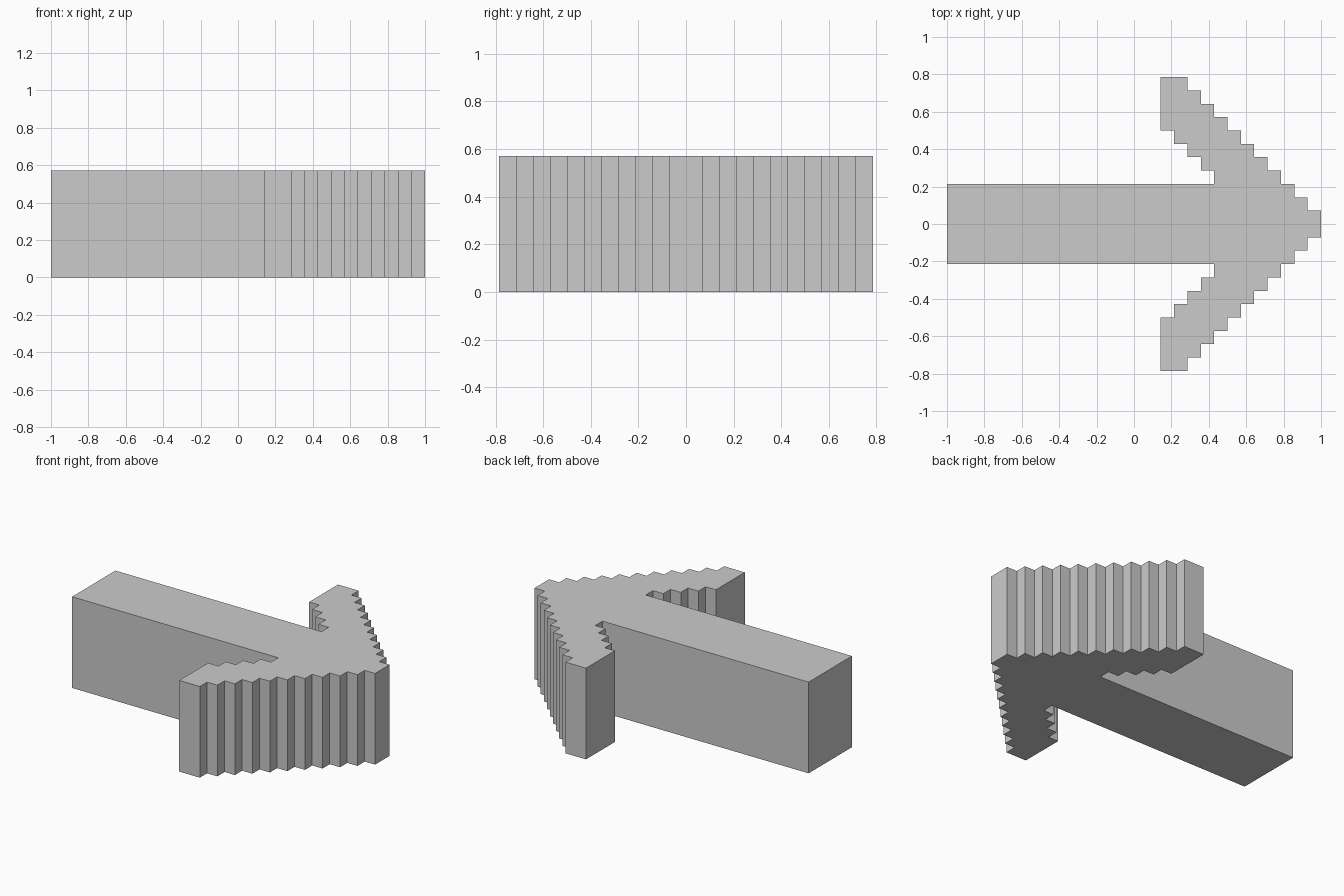
import bpy, bmesh

if "Cube" in bpy.data.objects:
    bpy.data.objects.remove(bpy.data.objects["Cube"])

U = 2 / 28          # one stair step
HEIGHT = 8 * U

# Upper half of the outline: stepped outer edge from the tip to the barb end
half = []
for k in range(11):
    if k:
        half.append((14 - k, k))
    half.append((14 - k, k + 1))

# Barb end, stepped inner edge back to the shaft, then the shaft tail
half.append((2, 11))
for k in range(4):
    half += [(2 + k, 7 - k), (3 + k, 7 - k)]
half += [(6, 3), (-14, 3)]

# Mirror across y = 0 for the full arrow
outline = half + [(x, -y) for x, y in reversed(half)]

# Extrude the outline into a solid
bm = bmesh.new()
base = bm.faces.new([bm.verts.new((x * U, y * U, 0)) for x, y in outline])
top = bmesh.ops.extrude_face_region(bm, geom=[base], use_keep_orig=True)
bmesh.ops.translate(bm, vec=(0, 0, HEIGHT),
                    verts=[v for v in top["geom"] if isinstance(v, bmesh.types.BMVert)])
bmesh.ops.recalc_face_normals(bm, faces=bm.faces)

mesh = bpy.data.meshes.new("stepped_arrow")
bm.to_mesh(mesh)
bm.free()
arrow = bpy.data.objects.new("stepped_arrow", mesh)
bpy.context.collection.objects.link(arrow)
